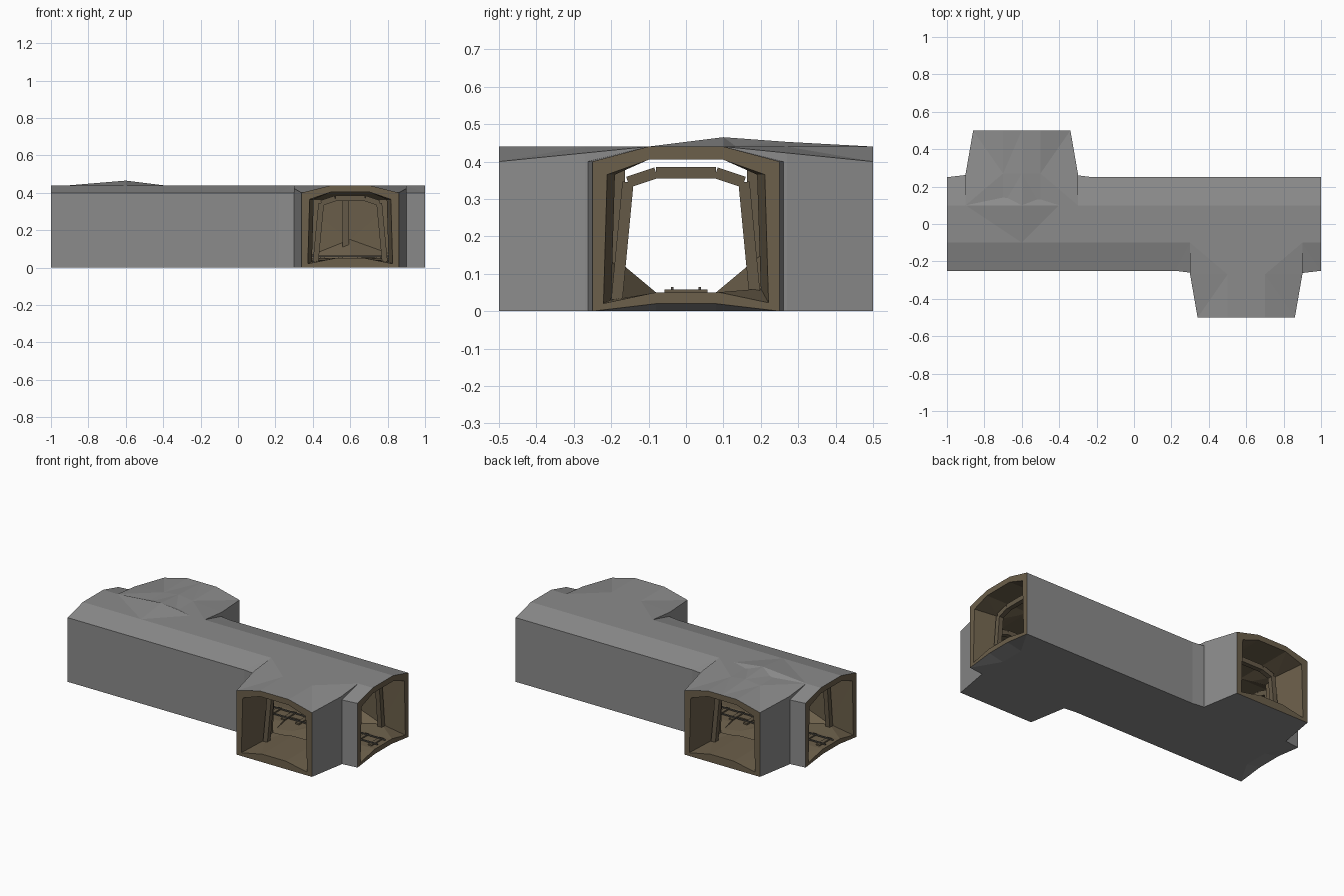
import bpy, bmesh
from mathutils import Vector

if "Cube" in bpy.data.objects:
    bpy.data.objects.remove(bpy.data.objects["Cube"])


def material(name, rgb):
    m = bpy.data.materials.new(name)
    m.diffuse_color = (*rgb, 1)
    m.use_nodes = True
    m.node_tree.nodes["Principled BSDF"].inputs["Base Color"].default_value = m.diffuse_color
    return m


STONE = material("grey_stone", (0.26, 0.26, 0.26))
EARTH = material("brown_earth", (0.15, 0.116, 0.070))
WOOD = material("dark_wood", (0.13, 0.102, 0.064))
RAIL = material("rail_metal", (0.10, 0.09, 0.075))


def finish(bm, name, mats):
    bmesh.ops.recalc_face_normals(bm, faces=bm.faces)
    me = bpy.data.meshes.new(name)
    bm.to_mesh(me)
    bm.free()
    for m in mats:
        me.materials.append(m)
    ob = bpy.data.objects.new(name, me)
    bpy.context.collection.objects.link(ob)
    return ob


def loft(name, rings, brown):
    """Skin a list of rings; end caps are earth, sides stone or earth."""
    bm = bmesh.new()
    vs = [[bm.verts.new(p) for p in r] for r in rings]
    n = len(vs[0])
    for a, b in zip(vs, vs[1:]):
        for i in range(n):
            j = (i + 1) % n
            bm.faces.new((a[i], a[j], b[j], b[i])).material_index = int(brown)
    for cap in (vs[0], vs[-1]):
        bm.faces.new(cap).material_index = 1
    bmesh.ops.triangulate(bm, faces=[f for f in bm.faces if len(f.verts) == 4])
    return finish(bm, name, [STONE, EARTH])


def beam(name, p0, p1, w, h, mat):
    p0, p1 = Vector(p0), Vector(p1)
    d = p1 - p0
    bm = bmesh.new()
    bmesh.ops.create_cube(bm, size=1)
    q = d.to_track_quat('Z', 'Y')
    for v in bm.verts:
        v.co = (p0 + p1) / 2 + q @ Vector((v.co.x * w, v.co.y * h, v.co.z * d.length))
    return finish(bm, name, [mat])


# Main tunnel outer body: x, left wall, right wall, bottom arch, roof peak
def outer(x, l=.25, r=.25, arch=0, peak=.44):
    return [(x, -l, 0), (x, -l, .40), (x, -.1, .44), (x, .1, peak),
            (x, r, .40), (x, r, 0), (x, .08, arch), (x, -.08, arch)]


tunnel = loft("tunnel_shell", [
    outer(-1, arch=.02), outer(-.9, r=.262), outer(-.6, r=.262, peak=.465),
    outer(-.4, r=.262), outer(-.3, r=.26), outer(-.22), outer(.22),
    outer(.3, l=.26), outer(.9, l=.262), outer(1, arch=.02)], False)


# Main tunnel hollow with rubble banked against the wall facing each branch
def hollow(x, w=.2, foot_l=.03, foot_r=.03):
    return [(x, -w, foot_l), (x, -w + .01, .365), (x, -.1, .405), (x, .1, .405),
            (x, w - .01, .365), (x, w, foot_r), (x, .08, .05), (x, -.08, .05)]


main_cut = loft("tunnel_hollow", [
    hollow(-1.01, .222, .02, .02), hollow(-.85, .2, .06), hollow(-.6, .2, .15),
    hollow(-.3), hollow(.3), hollow(.6, .2, .03, .15),
    hollow(.85, .2, .03, .06), hollow(1.01, .222, .02, .02)], True)


# Side branches: s = -1 front right, s = +1 back left (x centre = -0.6 * s)
def branch(s):
    c = -.6 * s
    peak = .465 if s > 0 else .44

    def ring(d, half, eave, mid):
        pts = [(-half, 0), (-half, eave), (-.1, .44), (0, mid),
               (.1, .44), (half, eave), (half, 0)]
        return [(c + u, s * d, z) for u, z in pts]

    def cut(d, half, foot):
        pts = [(-half, foot), (-half + .01, .365), (-.1, .405), (.1, .405),
               (half - .01, .365), (half, foot), (.08, .05), (-.08, .05)]
        return [(c + u, s * d, z) for u, z in pts]

    body = loft("branch_shell", [ring(.1, .3, .44, peak),
                ring(.27, .3, .423, (peak + .44) / 2), ring(.5, .26, .40, .44)], False)
    void = loft("branch_hollow", [cut(.0, .25, .045), cut(.3, .205, .03),
                                  cut(.51, .228, .02)], True)
    return body, void


# Join the shells, then carve the hollows
branches = [branch(-1), branch(1)]
steps = [(b, 'UNION') for b, _ in branches] + [(main_cut, 'DIFFERENCE')]
steps += [(v, 'DIFFERENCE') for _, v in branches]
bpy.context.view_layer.objects.active = tunnel
for other, op in steps:
    mod = tunnel.modifiers.new("join", 'BOOLEAN')
    mod.operation, mod.solver, mod.object = op, 'EXACT', other
    bpy.ops.object.modifier_apply(modifier=mod.name)
    bpy.data.objects.remove(other)


# Timber frames: side posts and a three-piece roof beam
def frame(place, t=.03):
    path = [(-.185, .03), (-.155, .345), (-.08, .37), (.08, .37), (.155, .345), (.185, .03)]
    for i, (a, b) in enumerate(zip(path, path[1:])):
        beam("frame_post" if i in (0, 4) else "frame_roof_beam",
             place(*a), place(*b), t, t, WOOD)


for x in (-.86, -.32, 0, .32, .86):
    frame(lambda u, z: (x, u, z))
for s in (-1, 1):
    frame(lambda u, z: (-.6 * s + u, s * .31, z))
    # Lone post on the wall opposite each branch
    beam("wall_post", (-.575 * s, -.19 * s, .05), (-.575 * s, -.18 * s, .38), .035, .035, WOOD)

# Track through the main tunnel
for y in (-.037, .037):
    beam("rail", (-.99, y, .061), (.99, y, .061), .006, .008, RAIL)
for i in range(20):
    x = -.95 + i * .1
    beam("sleeper", (x, -.058, .053), (x, .058, .053), .025, .01, WOOD)
